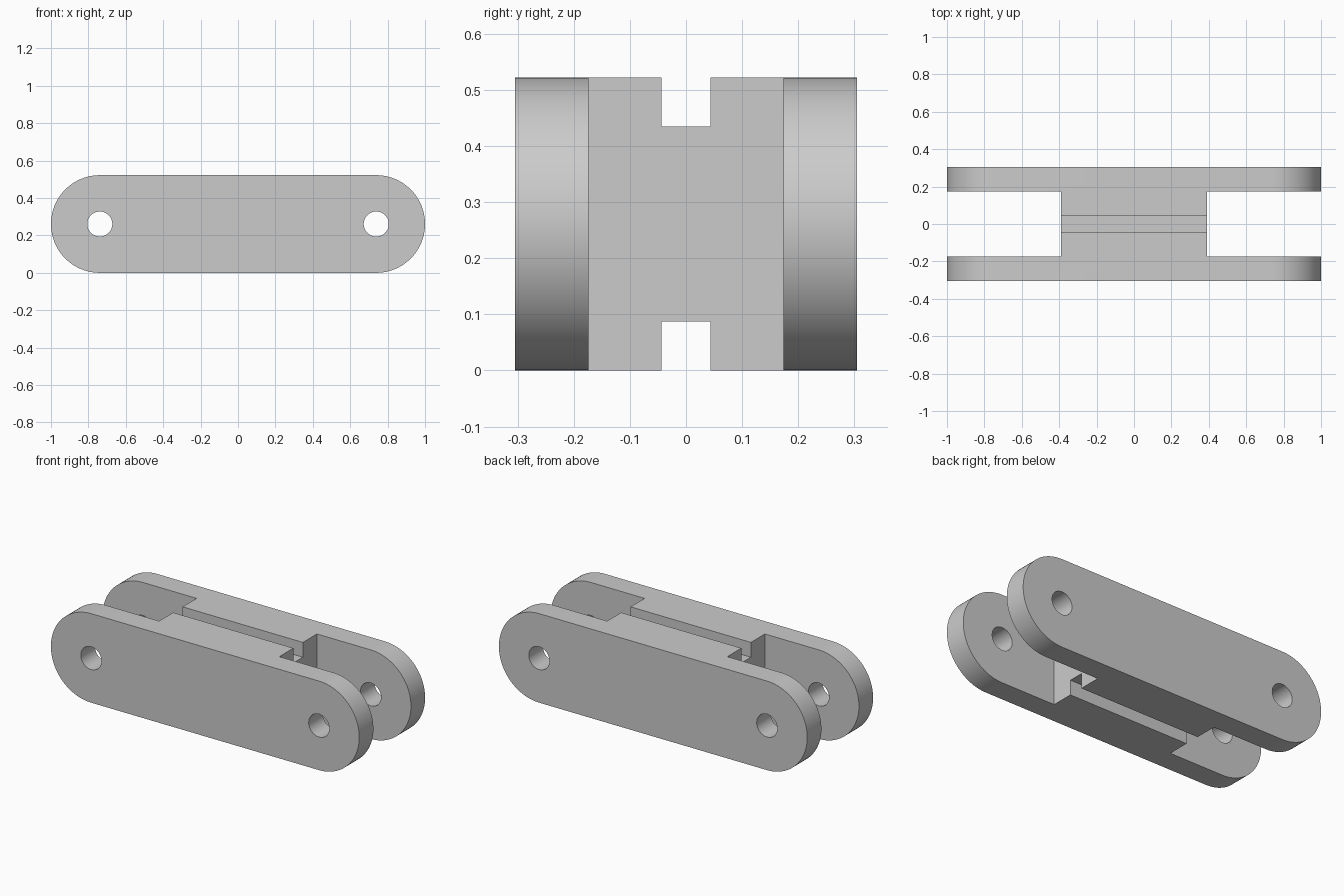
import bpy, bmesh
from math import pi, sin, cos, radians

R, PIN_X, HALF_Y = 0.261, 0.739, 0.305   # end radius, hole position, half width
HOLE_R, CORE_X, SLOT_Y = 0.067, 0.39, 0.174
GROOVE_Y, GROOVE_DEPTH = 0.044, 0.087

cube = bpy.data.objects.get("Cube")
if cube:
    bpy.data.objects.remove(cube)

grey = bpy.data.materials.new("plain grey")
grey.use_nodes = True
colour = (0.6, 0.6, 0.6, 1)
grey.diffuse_color = colour
grey.node_tree.nodes["Principled BSDF"].inputs["Base Color"].default_value = colour


def prism(name, outline, half_y):
    """Extrude an x-z outline along y, centred on y = 0."""
    bm = bmesh.new()
    face = bm.faces.new([bm.verts.new((x, -half_y, z)) for x, z in outline])
    new = bmesh.ops.extrude_face_region(bm, geom=[face])["geom"]
    bmesh.ops.translate(bm, vec=(0, 2 * half_y, 0),
                        verts=[v for v in new if isinstance(v, bmesh.types.BMVert)])
    bmesh.ops.recalc_face_normals(bm, faces=bm.faces)
    mesh = bpy.data.meshes.new(name)
    bm.to_mesh(mesh)
    bm.free()
    mesh.materials.append(grey)
    obj = bpy.data.objects.new(name, mesh)
    bpy.context.collection.objects.link(obj)
    return obj


def arc(cx, radius, start, sweep, steps):
    return [(cx + radius * cos(start + sweep * i / steps),
             R + radius * sin(start + sweep * i / steps)) for i in range(steps + 1)]


def box(x0, x1, z0, z1):
    return [(x0, z0), (x1, z0), (x1, z1), (x0, z1)]


# Round-ended link body
link = prism("link_body", arc(PIN_X, R, -pi / 2, pi, 48)
             + arc(-PIN_X, R, pi / 2, pi, 48), HALF_Y)

# Fork slots and pin holes at each end, grooves above and below the core
cutters = []
for side, s in (("left", 1), ("right", -1)):
    slot = box(*sorted((s * CORE_X, s * 1.2)), -0.1, 2 * R + 0.1)
    cutters.append(prism(side + "_fork_slot_cutter", slot, SLOT_Y))
    hole = arc(s * PIN_X, HOLE_R, 0, 2 * pi, 48)[:-1]
    cutters.append(prism(side + "_pin_hole_cutter", hole, HALF_Y + 0.1))
for side, z0, z1 in (("top", 2 * R - GROOVE_DEPTH, 2 * R + 0.1),
                     ("bottom", -0.1, GROOVE_DEPTH)):
    cutters.append(prism(side + "_groove_cutter", box(-0.5, 0.5, z0, z1), GROOVE_Y))

bpy.context.view_layer.objects.active = link
for cutter in cutters:
    mod = link.modifiers.new(cutter.name, "BOOLEAN")
    mod.operation = "DIFFERENCE"
    mod.solver = "EXACT"
    mod.object = cutter
    bpy.ops.object.modifier_apply(modifier=mod.name)
    bpy.data.objects.remove(cutter)

# Smooth round ends and holes, sharp edges elsewhere
bpy.ops.object.select_all(action="DESELECT")
link.select_set(True)
bpy.ops.object.shade_smooth_by_angle(angle=radians(30))
